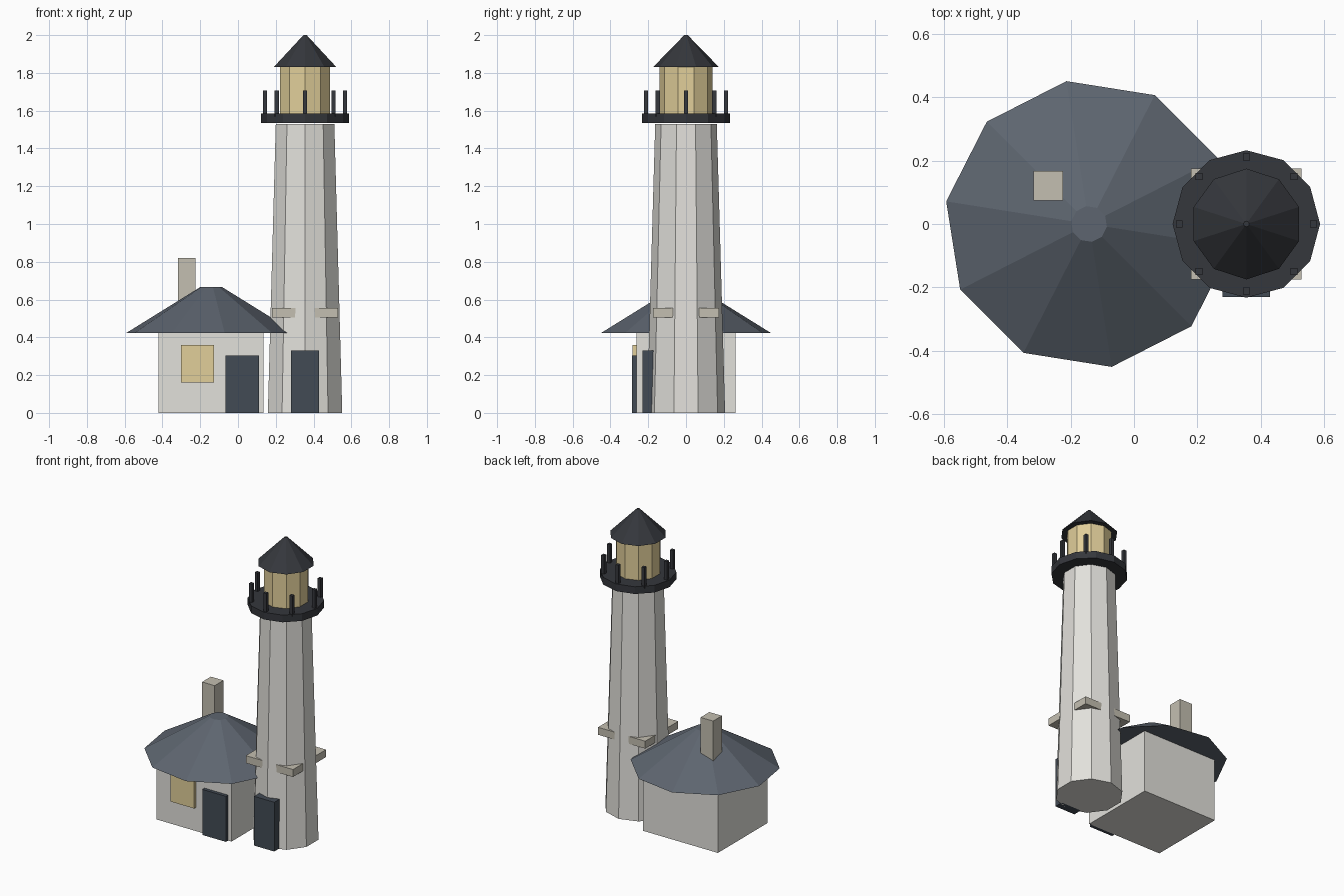
import bpy
from math import cos, sin, radians, pi

if "Cube" in bpy.data.objects:
    bpy.data.objects.remove(bpy.data.objects["Cube"])

def material(name, color):
    m = bpy.data.materials.new(name)
    m.diffuse_color = (*color, 1)
    m.use_nodes = True
    m.node_tree.nodes["Principled BSDF"].inputs["Base Color"].default_value = m.diffuse_color
    return m

STONE = material("stone", (0.76, 0.75, 0.71))
TRIM = material("trim", (0.55, 0.52, 0.44))
SLATE = material("slate", (0.11, 0.13, 0.16))
DOOR = material("door", (0.055, 0.07, 0.09))
IRON = material("iron", (0.035, 0.038, 0.045))
GLASS = material("glass", (0.75, 0.62, 0.32))

def box(name, x, y, z, mat):
    """Box from (min, max) ranges on each axis."""
    bpy.ops.mesh.primitive_cube_add(size=1, location=[(a + b) / 2 for a, b in (x, y, z)])
    ob = bpy.context.object
    ob.name = name
    ob.scale = [b - a for a, b in (x, y, z)]
    ob.data.materials.append(mat)
    return ob

def frustum(name, sides, r1, r2, x, z, mat, turn=0):
    """Flat-sided tapered prism standing at (x, 0) over the z range."""
    bpy.ops.mesh.primitive_cone_add(vertices=sides, radius1=r1, radius2=r2, depth=z[1] - z[0],
                                    location=(x, 0, sum(z) / 2), rotation=(0, 0, radians(turn)))
    ob = bpy.context.object
    ob.name = name
    ob.data.materials.append(mat)
    return ob

TX, HX = 0.355, -0.142  # tower and house centres

# Tower with square band and door
frustum("tower", 10, 0.207, 0.163, TX, (0, 1.53), STONE)
box("tower_band", (TX - 0.175, TX + 0.175), (-0.175, 0.175), (0.505, 0.555), TRIM)
box("tower_door", (0.28, 0.43), (-0.23, -0.17), (0, 0.33), DOOR)

# Gallery and its posts
frustum("gallery", 12, 0.233, 0.233, TX, (1.536, 1.584), IRON)
for i in range(8):
    px, py = TX + 0.212 * cos(i * pi / 4), 0.212 * sin(i * pi / 4)
    box(f"gallery_post_{i}", (px - 0.011, px + 0.011), (py - 0.011, py + 0.011), (1.57, 1.708), IRON)

# Lantern room and cap
frustum("lantern", 10, 0.14, 0.14, TX, (1.58, 1.83), GLASS)
frustum("lantern_roof", 10, 0.175, 0.009, TX, (1.83, 2.0), IRON)

# Keeper's house
box("house_walls", (-0.42, 0.135), (-0.262, 0.262), (0, 0.425), STONE)
frustum("house_roof", 10, 0.457, 0.057, HX, (0.422, 0.667), SLATE, turn=9)
box("chimney", (-0.318, -0.225), (0.074, 0.167), (0.48, 0.82), TRIM)
box("house_door", (-0.065, 0.11), (-0.285, -0.25), (0, 0.305), DOOR)
box("house_window", (-0.302, -0.127), (-0.284, -0.25), (0.16, 0.36), GLASS)
